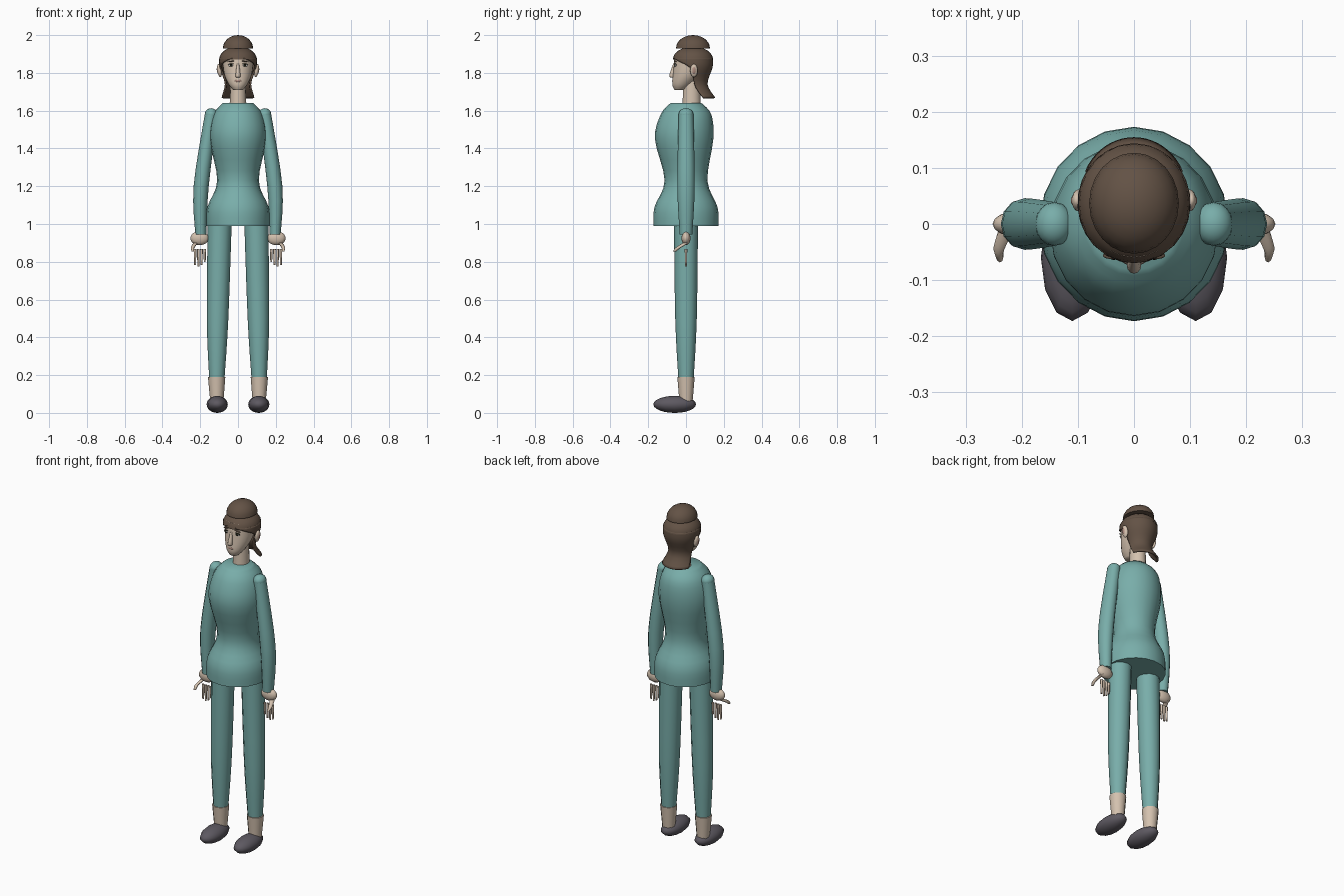
import bpy, bmesh
from math import sin, cos, pi, radians
from mathutils import Vector

default_cube = bpy.data.objects.get("Cube")
if default_cube:
    bpy.data.objects.remove(default_cube, do_unlink=True)


def material(name, *colour):
    mat = bpy.data.materials.new(name)
    mat.use_nodes = True
    mat.diffuse_color = (*colour, 1)
    shader = next(node for node in mat.node_tree.nodes if node.type == 'BSDF_PRINCIPLED')
    shader.inputs["Base Color"].default_value = mat.diffuse_color
    return mat


TEAL = material("teal cloth", .19, .42, .4)
SKIN = material("skin", .66, .54, .43)
HAIR = material("brown hair", .125, .085, .06)
SHOE = material("dark grey shoe", .11, .1, .12)
WHITE = material("eye white", .7, .7, .7)
DARK = material("dark eye", .02, .02, .01)
LIPS = material("lips", .45, .28, .23)


def finish(bm, name, mat, sharp_angle):
    bmesh.ops.recalc_face_normals(bm, faces=bm.faces)
    mesh = bpy.data.meshes.new(name)
    bm.to_mesh(mesh)
    bm.free()
    mesh.materials.append(mat)
    mesh.shade_smooth()
    mesh.set_sharp_from_angle(angle=radians(sharp_angle))
    part = bpy.data.objects.new(name, mesh)
    bpy.context.scene.collection.objects.link(part)
    return part


def smooth_keys(keys, steps=4):
    """Catmull-Rom spline through tuples of any length."""
    keys = [Vector(key) for key in keys]
    padded = [keys[0], *keys, keys[-1]]
    result = []
    for before, start, end, after in zip(padded, padded[1:], padded[2:], padded[3:]):
        for step in range(steps):
            t = step / steps
            leave, arrive = (end - before) / 2, (after - start) / 2
            ease = t * t * (3 - 2 * t)
            result.append(start.lerp(end, ease) + leave * t * (1 - t) ** 2
                          - arrive * t * t * (1 - t))
    return result + [keys[-1]]


def bridge(bm, rows, closed):
    count = len(rows[0])
    for lower, upper in zip(rows, rows[1:]):
        for i in range(count if closed else count - 1):
            j = (i + 1) % count
            bm.faces.new((lower[i], lower[j], upper[j], upper[i]))


def loft(name, mat, keys, depth=1, sides=12, mirror=1, sharp_angle=45):
    """Closed body through key rings (z, x, y, radius); depth scales the y radius."""
    bm = bmesh.new()
    rows = []
    for z, x, y, radius in smooth_keys(keys):
        angles = [2 * pi * i / sides for i in range(sides)]
        rows.append([bm.verts.new((mirror * x + radius * sin(a),
                                   y + radius * depth * cos(a), z)) for a in angles])
    bridge(bm, rows, closed=True)
    bm.faces.new(rows[0])
    bm.faces.new(rows[-1])
    return finish(bm, name, mat, sharp_angle)


def ball(name, mat, centre, radii, tilt=0, upper_half=False, segments=16):
    bm = bmesh.new()
    bmesh.ops.create_uvsphere(bm, u_segments=segments, v_segments=12, radius=1)
    if upper_half:
        plane = bm.verts[:] + bm.edges[:] + bm.faces[:]
        bmesh.ops.bisect_plane(bm, geom=plane, plane_co=(0, 0, 0),
                               plane_no=(0, 0, -1), clear_outer=True)
        bmesh.ops.holes_fill(bm, edges=bm.edges)
    bmesh.ops.scale(bm, vec=radii, verts=bm.verts)
    part = finish(bm, name, mat, sharp_angle=60)
    part.location = centre
    part.rotation_euler.y = tilt
    return part


# Tunic, from the flared hem through the waist to the neckline
loft("tunic", TEAL, [(.99, 0, 0, .168), (1.09, 0, 0, .162), (1.23, 0, 0, .11),
                     (1.45, 0, -.01, .15), (1.58, 0, 0, .13), (1.64, 0, 0, .08)],
     depth=1.03, sides=20)

# Neck, head and face
loft("neck", SKIN, [(1.6, 0, .03, .045), (1.76, 0, .03, .04)], depth=1.1, sides=16)
loft("head", SKIN, [(1.71, 0, -.035, .025), (1.74, 0, -.02, .05),
                    (1.8, 0, .01, .075), (1.9, 0, .03, .085)],
     depth=1.05, sides=24, sharp_angle=60)
loft("nose", SKIN, [(1.775, 0, -.065, .006), (1.785, 0, -.073, .013),
                    (1.85, 0, -.06, .006)], depth=1.2, sharp_angle=60)
ball("lips", LIPS, (0, -.067, 1.757), (.02, .007, .007))

# Hair cap with the raised crown
skull = Vector((0, .037, 1.87))
ball("hair_cap", HAIR, skull, (.1, .107, .07), upper_half=True, segments=24)
ball("hair_crown", HAIR, skull + Vector((0, 0, .06)), (.08, .09, .07),
     upper_half=True, segments=24)

# Back hair: arcs about the nape (z, y, radius, half angle), flipped out at the ends
hair_keys = [(1.88, .037, .1, 2.9), (1.83, .037, .098, 1.75),
             (1.74, .04, .07, 1.5), (1.67, .054, .095, 1.15)]
bm = bmesh.new()
strands = 20
rows = []
for z, y, radius, half in smooth_keys(hair_keys):
    angles = [half * (2 * i / strands - 1) for i in range(strands + 1)]
    rows.append([bm.verts.new((radius * sin(a), y + 1.06 * radius * cos(a), z))
                 for a in angles])
bridge(bm, rows, closed=False)
back_hair = finish(bm, "back_hair", HAIR, sharp_angle=60)
thickness = back_hair.modifiers.new("thickness", 'SOLIDIFY')
thickness.thickness = .01

for side, mirror in (("left", 1), ("right", -1)):
    # Eye, with its lash line and brow
    eye = Vector((mirror * .036, -.056, 1.84))
    forward, up = Vector((0, -.005, 0)), Vector((0, 0, .007))
    tilt = mirror * .15
    ball(side + "_eye", WHITE, eye, (.015, .006, .007))
    ball(side + "_iris", DARK, eye + forward, (.006, .003, .006))
    ball(side + "_lash", DARK, eye + up, (.017, .007, .003), tilt)
    ball(side + "_brow", HAIR, eye + 3 * up, (.02, .007, .003), tilt)

    # Ear
    ear = Vector((mirror * .098, .042, 1.812))
    ball(side + "_ear", SKIN, ear, (.012, .02, .035), tilt)
    ball(side + "_ear_hollow", LIPS, ear + Vector((mirror * .008, 0, 0)),
         (.006, .01, .02), tilt)

    # Sleeve with its rounded shoulder
    loft(side + "_sleeve", TEAL, [(.945, .197, 0, .029), (1.2, .195, 0, .04),
                                  (1.58, .142, 0, .034)], depth=1.15, mirror=mirror)
    ball(side + "_shoulder", TEAL, (mirror * .142, 0, 1.58), (.034, .039, .033))

    # Hand, fingers and thumb
    ball(side + "_hand", SKIN, (mirror * .203, 0, .925), (.049, .024, .037))
    for i in range(4):
        x = .176 + .017 * i
        tip = .8 - .025 * sin(pi * i / 4)
        loft(f"{side}_finger_{i + 1}", SKIN, [(tip, x, 0, .005), (.868, x, 0, .007)],
             sides=8, mirror=mirror)
    loft(side + "_thumb", SKIN, [(.9, .224, 0, .012), (.875, .24, -.04, .01),
                                 (.855, .239, -.06, .006)],
         depth=1.4, sides=8, mirror=mirror, sharp_angle=60)

    # Trouser leg, ankle and shoe
    loft(side + "_trouser_leg", TEAL, [(.19, .112, 0, .041), (.5, .108, 0, .057),
                                       (1.05, .096, 0, .064)], mirror=mirror)
    loft(side + "_ankle", SKIN, [(.05, .112, 0, .034), (.19, .113, 0, .046)],
         mirror=mirror)
    ball(side + "_shoe", SHOE, (mirror * .11, -.06, .045), (.056, .113, .045),
         segments=12)
